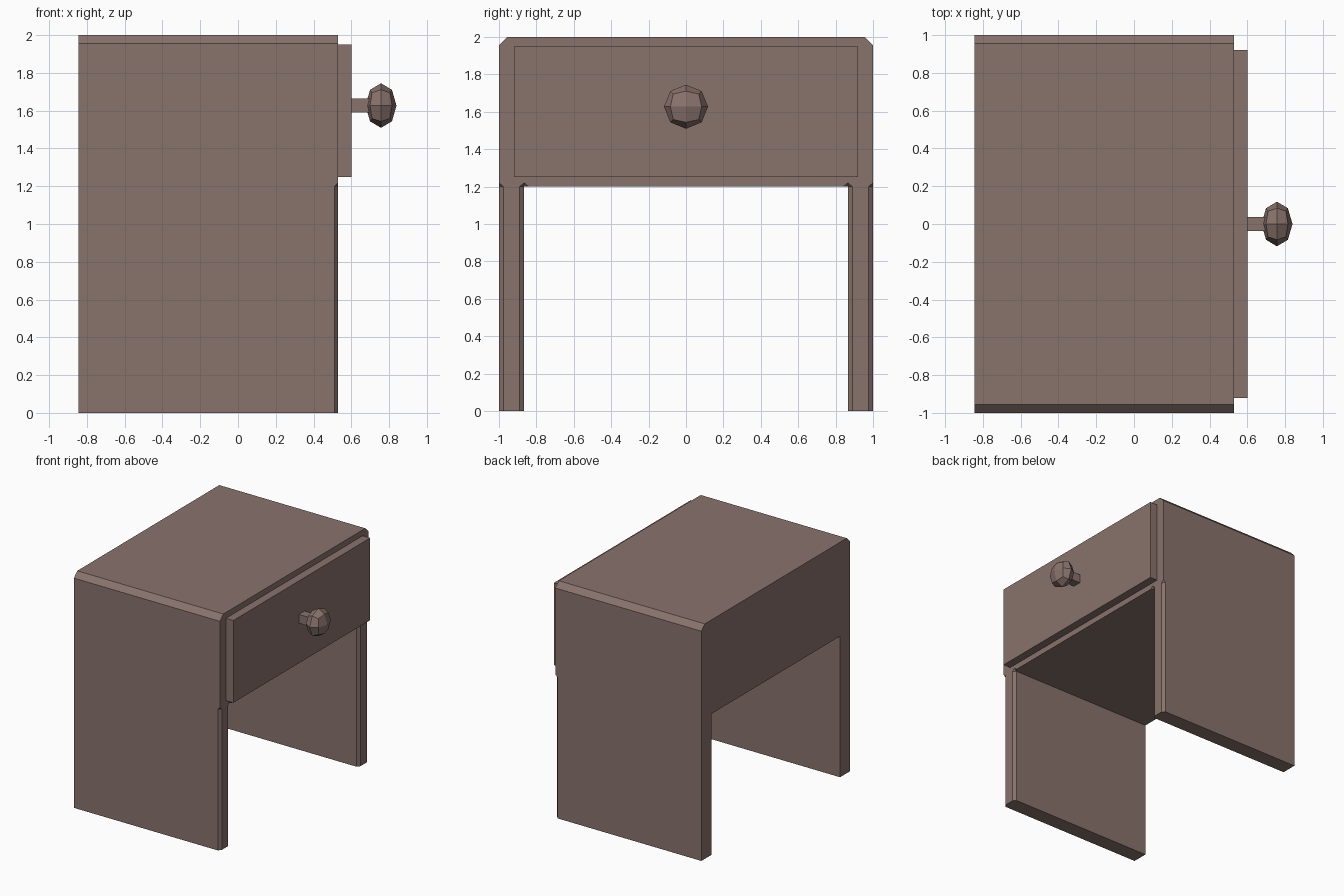
import bpy, bmesh
from mathutils import Vector

if "Cube" in bpy.data.objects:
    bpy.data.objects.remove(bpy.data.objects["Cube"])

wood = bpy.data.materials.new("brown_wood")
wood.diffuse_color = (0.25, 0.17, 0.15, 1)
wood.use_nodes = True
wood.node_tree.nodes["Principled BSDF"].inputs["Base Color"].default_value = wood.diffuse_color


def finish(name, bm):
    bmesh.ops.recalc_face_normals(bm, faces=bm.faces[:])
    mesh = bpy.data.meshes.new(name)
    bm.to_mesh(mesh)
    bm.free()
    mesh.materials.append(wood)
    obj = bpy.data.objects.new(name, mesh)
    bpy.context.collection.objects.link(obj)
    return obj


def box(name, lo, hi):
    bm = bmesh.new()
    bmesh.ops.create_cube(bm, size=1)
    lo, hi = Vector(lo), Vector(hi)
    for v in bm.verts:
        v.co = (lo + hi) / 2 + v.co * (hi - lo)
    return finish(name, bm)


BACK, FRONT, LEG_IN, LEG_TOP = -0.845, 0.53, 0.865, 1.2

# Body: arch profile with chamfered top corners, extruded along x
half = [(LEG_IN, LEG_TOP), (LEG_IN, 0), (1, 0), (1, 1.955), (0.955, 2)]
profile = half + [(-y, z) for y, z in reversed(half)]
bm = bmesh.new()
face = bm.faces.new([bm.verts.new((BACK, y, z)) for y, z in profile])
ext = bmesh.ops.extrude_face_region(bm, geom=[face], use_keep_orig=True)
bmesh.ops.translate(bm, vec=(FRONT - BACK, 0, 0),
                    verts=[v for v in ext["geom"] if isinstance(v, bmesh.types.BMVert)])
body = finish("cabinet_body", bm)

# Cutters: stopped chamfers along the front leg edges, tapering at the top
bm = bmesh.new()
for c in (-1, -LEG_IN, LEG_IN, 1):
    tri = [(0.51, c), (0.55, c - 0.05), (0.55, c + 0.05)]
    low = [bm.verts.new((x, y, -0.1)) for x, y in tri]
    top = [bm.verts.new((x, y, LEG_TOP)) for x, y in tri]
    tip = bm.verts.new((0.55, c, LEG_TOP + 0.04))
    bm.faces.new(low)
    for i in range(3):
        j = (i + 1) % 3
        bm.faces.new((low[i], low[j], top[j], top[i]))
        bm.faces.new((top[i], top[j], tip))
cutter = finish("chamfer_cutter", bm)
cutter.hide_render = True
mod = body.modifiers.new("chamfers", 'BOOLEAN')
mod.operation = 'DIFFERENCE'
mod.solver = 'EXACT'
mod.object = cutter
bpy.context.view_layer.objects.active = body
bpy.ops.object.modifier_apply(modifier=mod.name)
bpy.data.objects.remove(cutter)

# Drawer front and knob stem
box("drawer_front", (FRONT, -0.92, 1.25), (0.6, 0.92, 1.95))
box("knob_stem", (0.6, -0.038, 1.59), (0.72, 0.038, 1.665))

# Knob: subdivided cube rounded to a faceted ball, flattened along x
bm = bmesh.new()
bmesh.ops.create_cube(bm, size=2)
bmesh.ops.subdivide_edges(bm, edges=bm.edges[:], cuts=1, use_grid_fill=True)
for v in bm.verts:
    n = v.co.normalized()
    v.co = Vector((0.757 + n.x * 0.082, n.y * 0.118, 1.627 + n.z * 0.118))
finish("drawer_knob", bm)
